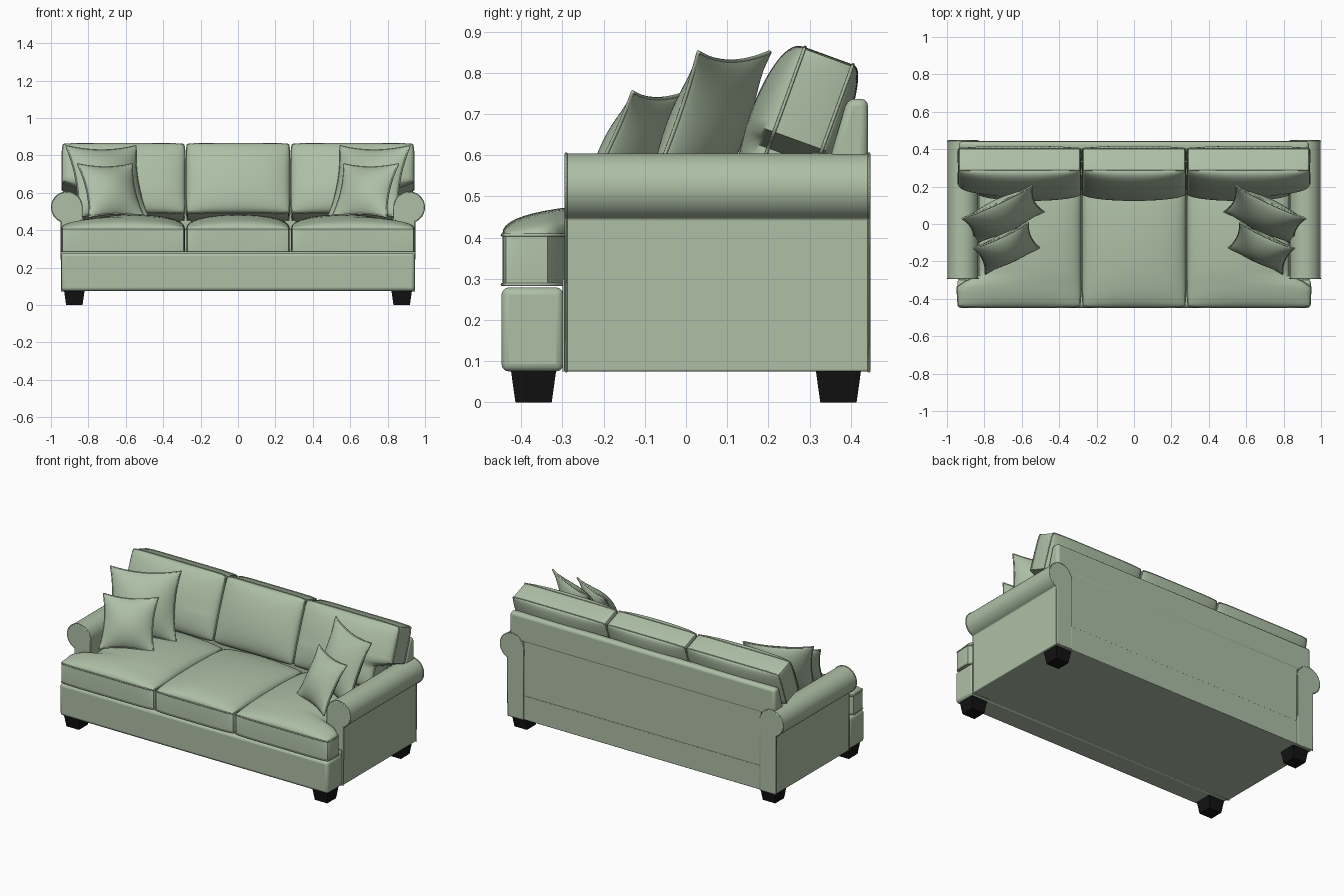
import bpy, bmesh
from math import sin, cos, pi, radians
from mathutils import Matrix, Vector

if "Cube" in bpy.data.objects:
    bpy.data.objects.remove(bpy.data.objects["Cube"])


def material(name, color):
    m = bpy.data.materials.new(name)
    m.use_nodes = True
    m.diffuse_color = color
    bsdf = m.node_tree.nodes["Principled BSDF"]
    bsdf.inputs["Base Color"].default_value = color
    bsdf.inputs["Roughness"].default_value = 0.8
    return m


FABRIC = material("sage fabric", (0.42, 0.52, 0.38, 1))
BLACK = material("black wood", (0.006, 0.006, 0.006, 1))
MIRROR = Matrix.Diagonal((-1, 1, 1, 1))
SIDES = (("left", 1), ("right", -1))


def finish(name, bm, mat=FABRIC, bevel=0.0, angle=40):
    bmesh.ops.recalc_face_normals(bm, faces=bm.faces)
    me = bpy.data.meshes.new(name)
    bm.to_mesh(me)
    bm.free()
    me.materials.append(mat)
    ob = bpy.data.objects.new(name, me)
    bpy.context.collection.objects.link(ob)
    if bevel:
        mod = ob.modifiers.new("Bevel", "BEVEL")
        mod.width, mod.segments = bevel, 3
        mod.limit_method, mod.angle_limit = "ANGLE", radians(40)
    bpy.ops.object.select_all(action="DESELECT")
    ob.select_set(True)
    bpy.context.view_layer.objects.active = ob
    bpy.ops.object.shade_smooth_by_angle(angle=radians(angle))
    return ob


def box(name, lo, hi, mat=FABRIC, bevel=0.0, taper=1.0):
    """Box between two corners; taper narrows the bottom."""
    lo, hi = Vector(lo), Vector(hi)
    mid, size = (lo + hi) / 2, hi - lo
    bm = bmesh.new()
    bmesh.ops.create_cube(bm, size=1)
    for v in bm.verts:
        k = taper if v.co.z < 0 else 1
        v.co = mid + Vector((v.co.x * size.x * k, v.co.y * size.y * k, v.co.z * size.z))
    return finish(name, bm, mat, bevel)


def prism(name, points, offset, bevel):
    """Extrude a closed 3D polygon by an offset."""
    bm = bmesh.new()
    face = bm.faces.new([bm.verts.new(p) for p in points])
    ext = bmesh.ops.extrude_face_region(bm, geom=[face])["geom"]
    verts = [g for g in ext if isinstance(g, bmesh.types.BMVert)]
    bmesh.ops.translate(bm, verts=verts, vec=offset)
    return finish(name, bm, bevel=bevel)


def piping(name, points, radius=0.004):
    cu = bpy.data.curves.new(name, "CURVE")
    cu.dimensions = "3D"
    cu.bevel_depth, cu.bevel_resolution = radius, 1
    sp = cu.splines.new("POLY")
    sp.points.add(len(points) - 1)
    for p, co in zip(sp.points, points):
        p.co = (*co, 1)
    sp.use_cyclic_u = True
    cu.materials.append(FABRIC)
    bpy.context.collection.objects.link(bpy.data.objects.new(name, cu))


def cushion(name, outline, frame, edge, front, back, power, n=28):
    """Stuffed cushion: flat border of half depth edge, crowned on both faces."""
    ts = [sin(pi / 2 * (2 * i / n - 1)) for i in range(n + 1)]
    bm = bmesh.new()
    grids = []
    for sign, crown in ((1, front), (-1, back)):
        grid = []
        for u in ts:
            row = []
            for v in ts:
                swell = max(0, (1 - u * u) * (1 - v * v)) ** power
                a, b = outline(u, v)
                row.append(bm.verts.new(frame @ Vector((a, b, sign * (edge + crown * swell)))))
            grid.append(row)
        for i in range(n):
            for j in range(n):
                bm.faces.new((grid[i][j], grid[i + 1][j], grid[i + 1][j + 1], grid[i][j + 1]))
        grids.append(grid)
    # border joining the two faces
    ring = [(i, 0) for i in range(n)] + [(n, j) for j in range(n)]
    ring += [(i, n) for i in range(n, 0, -1)] + [(0, j) for j in range(n, 0, -1)]
    top, bottom = ([g[i][j] for i, j in ring] for g in grids)
    for k in range(len(ring)):
        m = (k + 1) % len(ring)
        bm.faces.new((top[k], top[m], bottom[m], bottom[k]))
    rims = [[v.co.copy() for v in r] for r in (top, bottom)]
    finish(name, bm, angle=55)
    if edge < 0.01:
        piping(name + "_piping", [(p + q) / 2 for p, q in zip(*rims)], 0.005)
    else:
        for label, rim in zip(("front", "rear"), rims):
            piping(f"{name}_{label}_piping", rim)


def panel_outline(x0, x1, y0, y1, notch=None, narrow=0.83, wide_low=True):
    """Rounded rectangle, optionally with an ear that widens past a notch."""
    def f(u, v):
        pu, pv = u * (1 - 0.02 * v ** 8), v * (1 - 0.025 * u ** 8)
        y = y0 + (y1 - y0) * (pv + 1) / 2
        outer = x1
        if notch is not None:
            s = min(1, max(0, (y - notch) / 0.03 + 0.5))
            s = s if wide_low else 1 - s
            outer = x1 + (narrow - x1) * s * s * (3 - 2 * s)
        return x0 + (outer - x0) * (pu + 1) / 2, y
    return f


def pillow_outline(half):
    """Square with inward-curving sides and pointed corners."""
    return lambda u, v: (half * u * (0.88 + 0.12 * v * v), half * v * (0.88 + 0.12 * u * u))


# Base and backrest
box("base", (-0.94, -0.30, 0.075), (0.94, 0.435, 0.30))
box("front_rail", (-0.945, -0.448, 0.075), (0.945, -0.297, 0.279), bevel=0.018)
box("back_panel", (-0.835, 0.33, 0.225), (0.835, 0.44, 0.64))
box("back_lower_band", (-0.835, 0.33, 0.075), (0.835, 0.443, 0.228), bevel=0.004)
prism("backrest_top",
      [(-0.935, y, z) for y, z in ((0.34, 0.56), (0.442, 0.56), (0.442, 0.737), (0.392, 0.737))],
      (1.87, 0, 0), 0.018)

# Rolled arms with piped ends, and legs
for side, s in SIDES:
    arc = [radians(-68 + 248 * i / 28) for i in range(29)]
    profile = [(0.833, 0.075), (0.945, 0.075)]
    profile += [(0.915 + 0.082 * cos(a), 0.522 + 0.082 * sin(a)) for a in arc]
    prism(f"{side}_arm", [(s * x, -0.295, z) for x, z in profile], (0, 0.743, 0), 0.005)
    for end, y in (("front", -0.291), ("rear", 0.444)):
        piping(f"{side}_arm_{end}_piping", [(s * x, y, z) for x, z in profile], 0.0035)
    for end, y in (("front", -0.37), ("rear", 0.37)):
        x = s * 0.875
        box(f"{end}_{side}_leg", (x - 0.055, y - 0.055, 0), (x + 0.055, y + 0.055, 0.078),
            BLACK, taper=0.8)

# Seat and back cushions
seat_frame = Matrix.Translation((0, 0, 0.346))
back_frame = Matrix.Translation((0, 0.212, 0.47)) @ Matrix.Rotation(radians(70), 4, "X")
SEAT = (0.06, 0.078, 0.0, 0.4)
BACK = (0.062, 0.07, 0.04, 0.4)
cushion("middle_seat_cushion", panel_outline(-0.276, 0.276, -0.446, 0.26), seat_frame, *SEAT)
cushion("middle_back_cushion", panel_outline(-0.276, 0.276, 0, 0.395), back_frame, *BACK)
for side, s in SIDES:
    flip = MIRROR if s < 0 else Matrix.Identity(4)
    cushion(f"{side}_seat_cushion", panel_outline(0.284, 0.945, -0.446, 0.26, -0.305),
            flip @ seat_frame, *SEAT)
    cushion(f"{side}_back_cushion",
            panel_outline(0.284, 0.94, 0, 0.395, 0.155, wide_low=False),
            flip @ back_frame, *BACK)

# Throw pillows leaning in each corner
for side, s in SIDES:
    flip = MIRROR if s > 0 else Matrix.Identity(4)
    for size, half, puff, lean, pos in (("large", 0.205, 0.075, 22, (-0.70, 0.047, 0.66)),
                                        ("small", 0.16, 0.06, 28, (-0.68, -0.13, 0.612))):
        frame = (flip @ Matrix.Translation(pos) @ Matrix.Rotation(radians(25), 4, "Z")
                 @ Matrix.Rotation(radians(90 - lean), 4, "X"))
        cushion(f"{side}_{size}_pillow", pillow_outline(half), frame, 0.003, puff, puff, 0.75)
